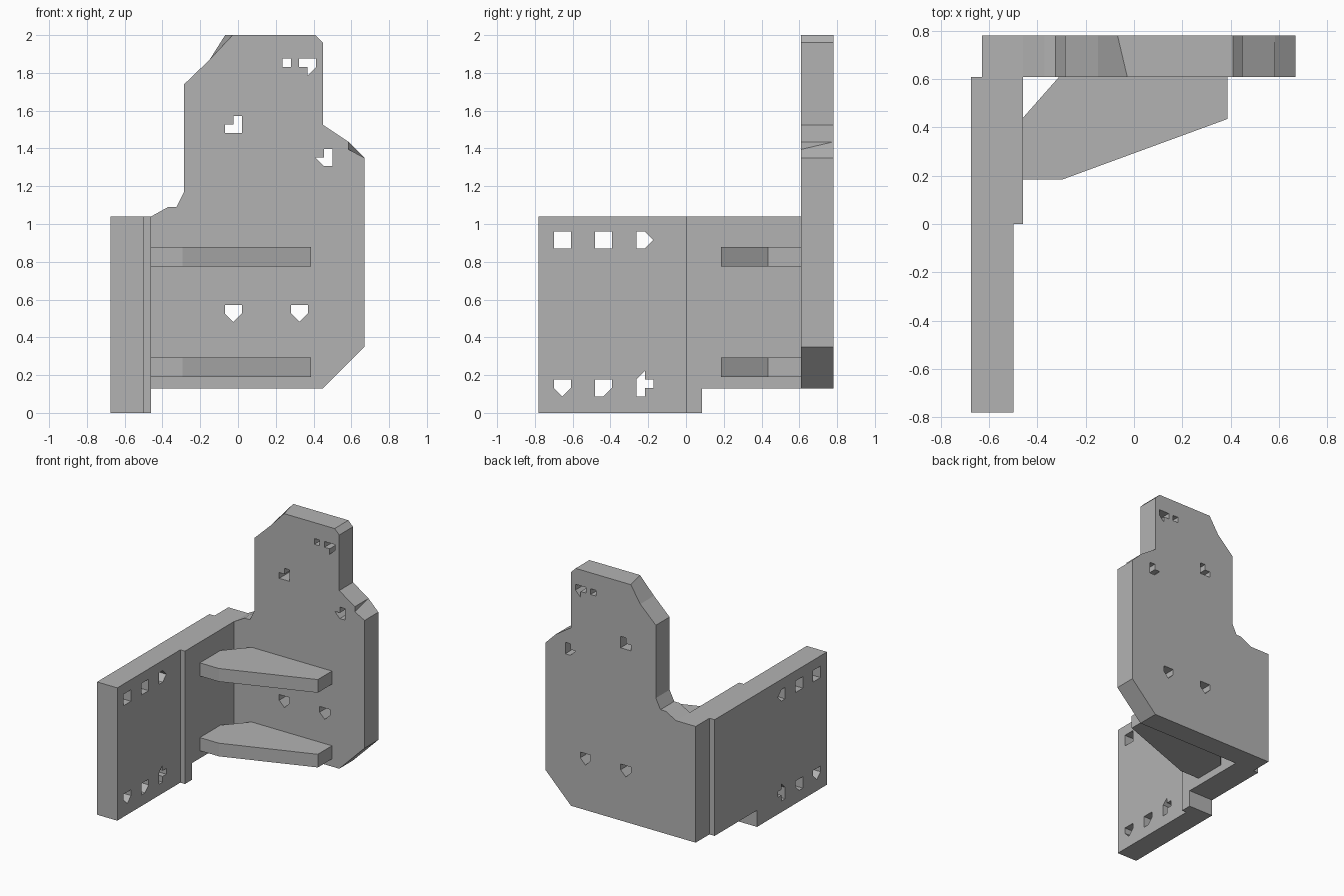
import bpy
import bmesh

if "Cube" in bpy.data.objects:
    bpy.data.objects.remove(bpy.data.objects["Cube"], do_unlink=True)

grey = bpy.data.materials.new("plain grey")
grey.use_nodes = True
grey.diffuse_color = (0.45, 0.45, 0.45, 1)
grey.node_tree.nodes["Principled BSDF"].inputs["Base Color"].default_value = (0.45, 0.45, 0.45, 1)

# Places a 2D outline point at depth d along the chosen axis
PLACE = {
    "X": lambda p, d: (d, p[0], p[1]),
    "Y": lambda p, d: (p[0], d, p[1]),
    "Z": lambda p, d: (p[0], p[1], d),
}


def add_prism(bm, axis, near, far, lo, hi):
    """Solid between two outlines with matching point counts."""
    a = [bm.verts.new(PLACE[axis](p, lo)) for p in near]
    b = [bm.verts.new(PLACE[axis](p, hi)) for p in far]
    bm.faces.new(a)
    bm.faces.new(b[::-1])
    for i in range(len(a)):
        j = (i + 1) % len(a)
        bm.faces.new((a[j], a[i], b[i], b[j]))


def finish(name, bm):
    bmesh.ops.remove_doubles(bm, verts=bm.verts, dist=0.0005)
    bmesh.ops.recalc_face_normals(bm, faces=bm.faces)
    mesh = bpy.data.meshes.new(name)
    bm.to_mesh(mesh)
    bm.free()
    mesh.materials.append(grey)
    obj = bpy.data.objects.new(name, mesh)
    bpy.context.collection.objects.link(obj)
    return obj


def prism(name, axis, outline, lo, hi, far=None):
    bm = bmesh.new()
    add_prism(bm, axis, outline, far or outline, lo, hi)
    return finish(name, bm)


def cut(obj, axis, outlines, lo, hi):
    """Cut all outlines through the part, then drop the cutter."""
    bm = bmesh.new()
    for o in outlines:
        add_prism(bm, axis, o, o, lo, hi)
    cutter = finish("cutter", bm)
    cutter.hide_render = True
    mod = obj.modifiers.new("holes", "BOOLEAN")
    mod.operation = "DIFFERENCE"
    mod.solver = "EXACT"
    mod.object = cutter
    bpy.context.view_layer.objects.active = obj
    bpy.ops.object.modifier_apply(modifier=mod.name)
    bpy.data.objects.remove(cutter, do_unlink=True)


def rect(x0, x1, y0, y1):
    return [(x0, y0), (x1, y0), (x1, y1), (x0, y1)]


S = 0.045  # half width of a hole


def hole(cx, cy, steps):
    """Hole outline given in half-width steps around its centre."""
    return [(cx + S * u, cy + S * v) for u, v in steps]


SQUARE = [(-1, -1), (1, -1), (1, 1), (-1, 1)]
SHIELD = [(-1, 1), (1, 1), (1, 0), (0, -1), (-1, 0)]
CLIPPED = [(-1, 1), (1, 1), (1, 0), (0, -1), (-1, -1)]
ARROW = [(-1, 1), (0, 1), (1, 0), (0, -1), (-1, -1)]
ELL = [(0, 1), (1, 1), (1, -1), (-1, -1), (-1, 0), (0, 0)]
HOOK = [(0, 1), (1, 1), (1, -1), (0, -1), (-1, 0), (0, 0)]
FLAG = [(-1, 1), (1, 1), (1, 0), (0, -1), (0, 0), (-1, 0)]
KEY = [(-1, 1), (0, 2), (0, 1), (1, 1), (1, 0), (0, 0), (0, -1), (-1, -1)]

# Back plate: front and rear outlines differ at two skewed corners
lower_right = [(-0.63, 0.13), (0.45, 0.13), (0.67, 0.35), (0.67, 1.35)]
shoulder = [(0.585, 1.435), (0.45, 1.525), (0.45, 1.96), (0.41, 2.0)]
left_side = [(-0.15, 1.87), (-0.285, 1.74), (-0.285, 1.17), (-0.325, 1.09),
             (-0.37, 1.09), (-0.46, 1.04), (-0.63, 1.04)]
front = lower_right + [(0.585, 1.395)] + shoulder + [(-0.028, 2.0)] + left_side
rear = lower_right + [(0.585, 1.435)] + shoulder + [(-0.068, 2.0)] + left_side
back_plate = prism("back_plate", "Y", front, 0.61, 0.78, rear)
cut(back_plate, "Y", [
    rect(0.235, 0.28, 1.83, 1.875),
    hole(0.367, 1.83, FLAG),
    hole(-0.025, 1.527, ELL),
    hole(0.455, 1.352, HOOK),
    hole(-0.025, 0.527, SHIELD),
    hole(0.325, 0.527, SHIELD),
], 0.5, 0.9)

# Side plate: thick at the rear, stepped thinner at the front
side_plate = prism("side_plate", "X", [
    (-0.78, 0), (0.085, 0), (0.085, 0.13), (0.61, 0.13), (0.61, 1.04), (-0.78, 1.04),
], -0.675, -0.46)
cut(side_plate, "X", [rect(-0.9, 0, -0.1, 1.2)], -0.5, -0.4)
low, high = 0.132, 0.915
cut(side_plate, "X", [
    hole(-0.655, high, SQUARE), hole(-0.437, high, SQUARE), hole(-0.218, high, ARROW),
    hole(-0.655, low, SHIELD), hole(-0.437, low, CLIPPED), hole(-0.218, low, KEY),
], -0.8, -0.4)

# Two horizontal gussets joining the plates
gusset = [(-0.46, 0.185), (-0.295, 0.185), (0.387, 0.435), (0.387, 0.61),
          (-0.31, 0.61), (-0.46, 0.44)]
for label, z in (("lower", 0.19), ("upper", 0.775)):
    prism(label + "_gusset", "Z", gusset, z, z + 0.103)
